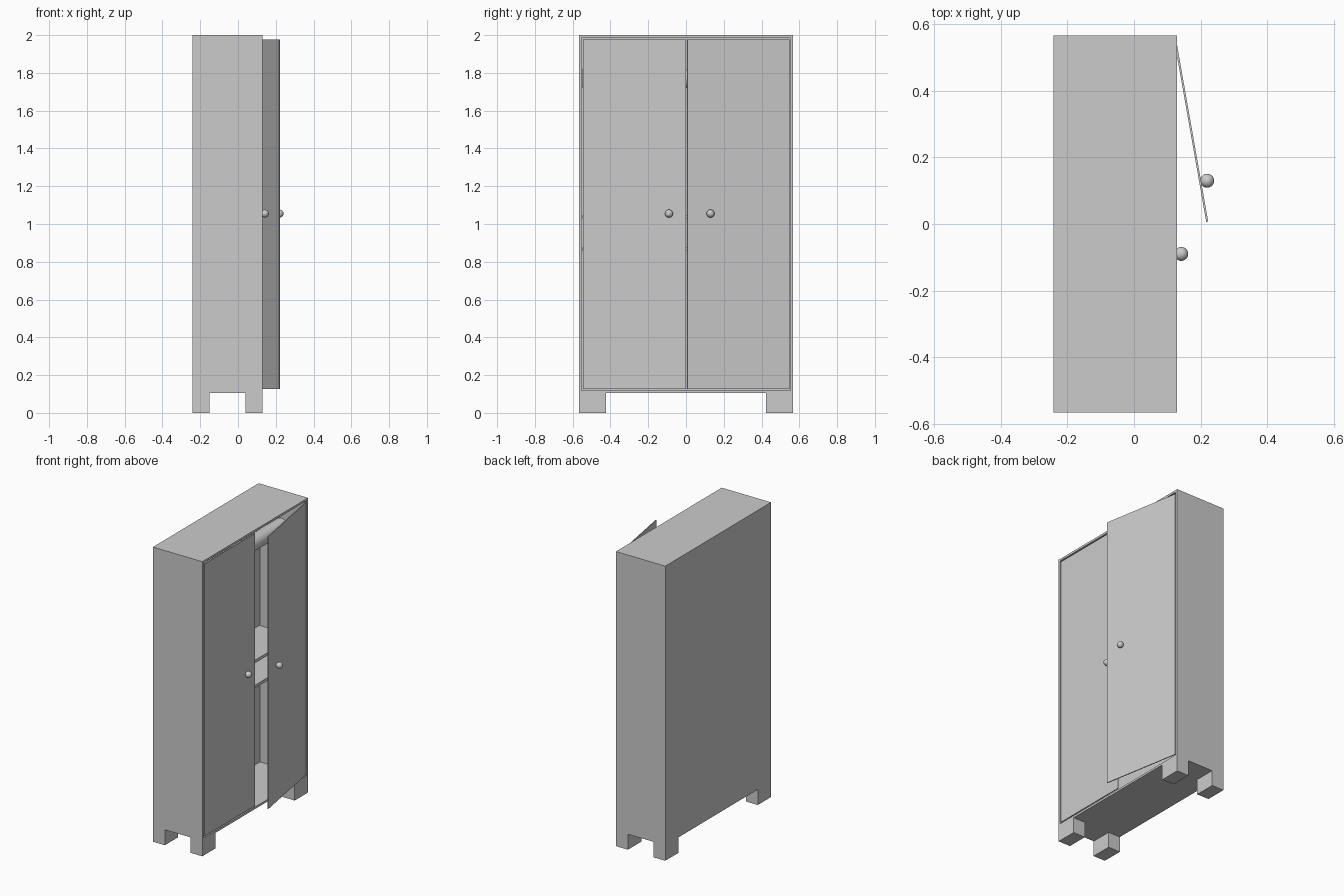
import bpy
import bmesh
import math
from mathutils import Matrix, Vector

if "Cube" in bpy.data.objects:
    bpy.data.objects.remove(bpy.data.objects["Cube"], do_unlink=True)

BACK, FRONT = -0.242, 0.129      # the doors face +x
HALF = 0.567                     # half the cabinet width along y
BASE, TOP = 0.105, 2.0
WALL = 0.02
INNER = HALF - WALL

grey = bpy.data.materials.new("plain grey")
grey.use_nodes = True
grey.diffuse_color = (0.6, 0.6, 0.6, 1)
grey.node_tree.nodes["Principled BSDF"].inputs["Base Color"].default_value = (0.6, 0.6, 0.6, 1)


def finish(name, bm, smooth=False):
    mesh = bpy.data.meshes.new(name)
    bmesh.ops.recalc_face_normals(bm, faces=bm.faces)
    for face in bm.faces:
        face.smooth = smooth
    bm.to_mesh(mesh)
    bm.free()
    mesh.materials.append(grey)
    obj = bpy.data.objects.new(name, mesh)
    bpy.context.collection.objects.link(obj)
    return obj


def box_mesh(low, high):
    bm = bmesh.new()
    low, high = Vector(low), Vector(high)
    place = Matrix.Translation((low + high) / 2) @ Matrix.Diagonal((*(high - low), 1))
    bmesh.ops.create_cube(bm, size=1, matrix=place)
    return bm


def box(name, low, high):
    return finish(name, box_mesh(low, high))


def knob(name, centre):
    bm = bmesh.new()
    bmesh.ops.create_uvsphere(bm, u_segments=32, v_segments=16, radius=0.021,
                              matrix=Matrix.Translation(centre))
    return finish(name, bm, smooth=True)


# Carcass: a box whose front face is inset and pushed in to make the interior
bm = box_mesh((BACK, -HALF, BASE), (FRONT, HALF, TOP))
bm.normal_update()
front_face = max(bm.faces, key=lambda f: f.normal.x)
bmesh.ops.inset_region(bm, faces=[front_face], thickness=WALL)
pushed = bmesh.ops.extrude_face_region(bm, geom=[front_face])
bmesh.ops.translate(bm, vec=(BACK + WALL - FRONT, 0, 0),
                    verts=[v for v in pushed["geom"] if isinstance(v, bmesh.types.BMVert)])
if front_face.is_valid:
    bmesh.ops.delete(bm, geom=[front_face], context="FACES")
finish("carcass", bm)

# Four square feet
for depth, x0, x1 in (("back", BACK, BACK + 0.09), ("front", FRONT - 0.09, FRONT)):
    for side, s in (("left", 1), ("right", -1)):
        y0, y1 = sorted((s * HALF, s * (HALF - 0.143)))
        box(f"{depth}_{side}_foot", (x0, y0, 0), (x1, y1, BASE))

# Two shelves set back from the doors
for name, z in (("upper_shelf", 1.048), ("lower_shelf", 0.878)):
    box(name, (BACK + WALL, -INNER, z - WALL), (0.046, INNER, z))

# Hanging rail across the interior
bm = bmesh.new()
bmesh.ops.create_cone(bm, cap_ends=True, segments=32, radius1=0.05, radius2=0.05,
                      depth=2 * INNER, matrix=Matrix.Translation((-0.057, 0, 1.77))
                      @ Matrix.Rotation(math.pi / 2, 4, "X"))
rail = finish("hanging_rail", bm, smooth=True)

# Closed door, flush with the front
DOOR = 0.006
door_low, door_high = 0.127, 1.976
box("closed_door", (FRONT - DOOR, -INNER - 0.006 + 0.008, door_low),
    (FRONT, -0.001, door_high))
knob("closed_door_knob", (0.142, -0.09, 1.055))

# Open door, swung ten degrees on its outer edge
open_door = box("open_door", (-DOOR, -0.548, door_low), (0, 0, door_high))
open_door.location = (FRONT - 0.001, 0.547, 0)
open_door.rotation_euler.z = math.radians(10)
knob("open_door_knob", (0.22, 0.13, 1.055))

# Keep the flat ends of the rail crisp
bpy.ops.object.select_all(action="DESELECT")
rail.select_set(True)
bpy.context.view_layer.objects.active = rail
bpy.ops.object.shade_smooth_by_angle(angle=math.radians(40))
